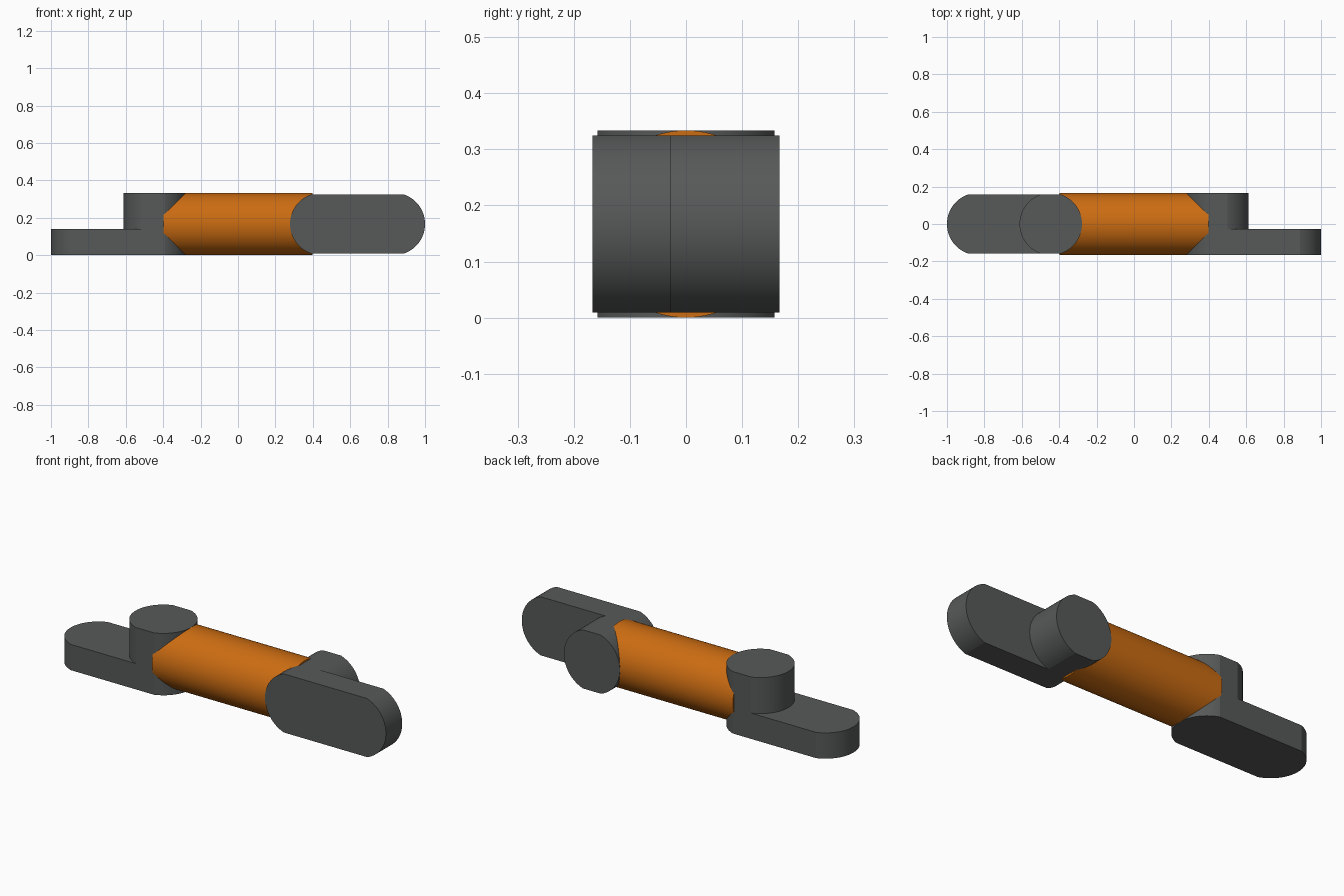
import bpy, bmesh, math
from mathutils import Matrix, Vector

if "Cube" in bpy.data.objects:
    bpy.data.objects.remove(bpy.data.objects["Cube"])

R, H = 0.167, 0.158        # round radius, half width between the side flats
JOINT_X, TIP_X = 0.445, 0.833


def material(name, color):
    m = bpy.data.materials.new(name)
    m.diffuse_color = color
    m.use_nodes = True
    m.node_tree.nodes["Principled BSDF"].inputs["Base Color"].default_value = m.diffuse_color
    return m


orange = material("orange", (0.60, 0.15, 0.006, 1))
dark = material("dark_grey", (0.095, 0.1, 0.1, 1))


def prism(name, profile, lo, hi, matrix, mat):
    bm = bmesh.new()
    face = bm.faces.new([bm.verts.new((x, y, lo)) for x, y in profile])
    out = bmesh.ops.extrude_face_region(bm, geom=[face])
    verts = [v for v in out["geom"] if isinstance(v, bmesh.types.BMVert)]
    bmesh.ops.translate(bm, verts=verts, vec=(0, 0, hi - lo))
    bm.transform(matrix)
    bmesh.ops.recalc_face_normals(bm, faces=bm.faces)
    mesh = bpy.data.meshes.new(name)
    bm.to_mesh(mesh)
    bm.free()
    ob = bpy.data.objects.new(name, mesh)
    bpy.context.collection.objects.link(ob)
    mesh.materials.append(mat)
    bpy.ops.object.select_all(action='DESELECT')
    ob.select_set(True)
    bpy.context.view_layer.objects.active = ob
    bpy.ops.object.shade_smooth_by_angle(angle=math.radians(15))
    return ob


def stadium(x0, x1, n=32):
    """Two arcs, cut off by flats at +-H."""
    a = math.asin(H / R)
    right = [-a + 2 * a * i / n for i in range(n + 1)]
    pts = [(x1 + R * math.cos(t), R * math.sin(t)) for t in right]
    return pts + [(x0 - R * math.cos(t), -R * math.sin(t)) for t in right]


# Two identical ends, one turned about and rolled a quarter turn
up = Matrix.Translation((0, 0, R))
swap = Matrix(((-1, 0, 0, 0), (0, 0, 1, 0), (0, 1, 0, 0), (0, 0, 0, 1)))
for side, m in (("left", up), ("right", up @ swap)):
    prism(side + "_knuckle", stadium(-JOINT_X, -JOINT_X), -R, R, m, dark)
    prism(side + "_tongue", stadium(-TIP_X, -JOINT_X), -R, -0.028, m, dark)

# Round bar between the knuckles
circle = [(R * math.cos(i * math.tau / 96), R * math.sin(i * math.tau / 96)) for i in range(96)]
prism("centre_bar", circle, -0.397, 0.397, up @ Matrix.Rotation(math.pi / 2, 4, 'Y'), orange)
